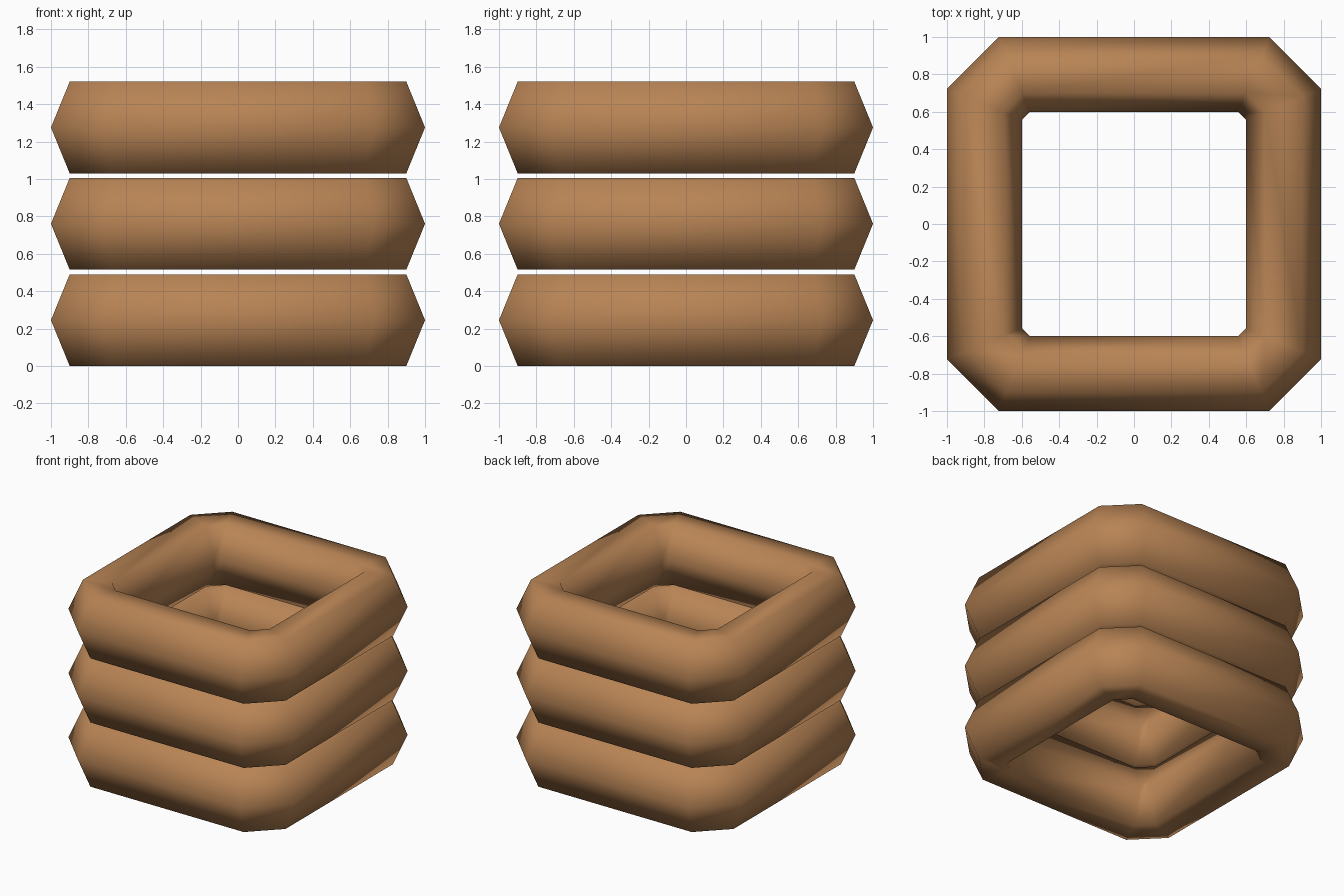
import bpy, bmesh, math

if "Cube" in bpy.data.objects:
    bpy.data.objects.remove(bpy.data.objects["Cube"])

mat = bpy.data.materials.new("warm brown")
mat.diffuse_color = (0.48, 0.23, 0.09, 1)
mat.use_nodes = True
mat.node_tree.nodes["Principled BSDF"].inputs["Base Color"].default_value = mat.diffuse_color

HALF_H = 0.245
MITRE = math.tan(math.pi / 8)


def octagon(d):
    """Square of half width d with chamfered corners, mitred from the tube centre line."""
    c = 0.64 + (d - 0.8) * MITRE
    corners = [(d, -c), (d, c), (c, d), (-c, d), (-d, c), (-d, -c), (-c, -d), (c, -d)]
    return corners


def ring(name, z):
    bm = bmesh.new()
    loops = []
    # six-sided tube section
    for i in range(6):
        a = math.radians(60 * i)
        d = 0.8 + 0.2 * math.cos(a)
        h = z + HALF_H * math.sin(a) / math.sin(math.radians(60))
        loops.append([bm.verts.new((x, y, h)) for x, y in octagon(d)])
    for i in range(6):
        a, b = loops[i], loops[(i + 1) % 6]
        for j in range(8):
            k = (j + 1) % 8
            bm.faces.new((a[j], a[k], b[k], b[j])).smooth = True
    bmesh.ops.recalc_face_normals(bm, faces=bm.faces)
    me = bpy.data.meshes.new(name)
    bm.to_mesh(me)
    bm.free()
    me.materials.append(mat)
    ob = bpy.data.objects.new(name, me)
    bpy.context.collection.objects.link(ob)


# three stacked rings
for n, name in enumerate(("bottom_ring", "middle_ring", "top_ring")):
    ring(name, HALF_H + 0.515 * n)
